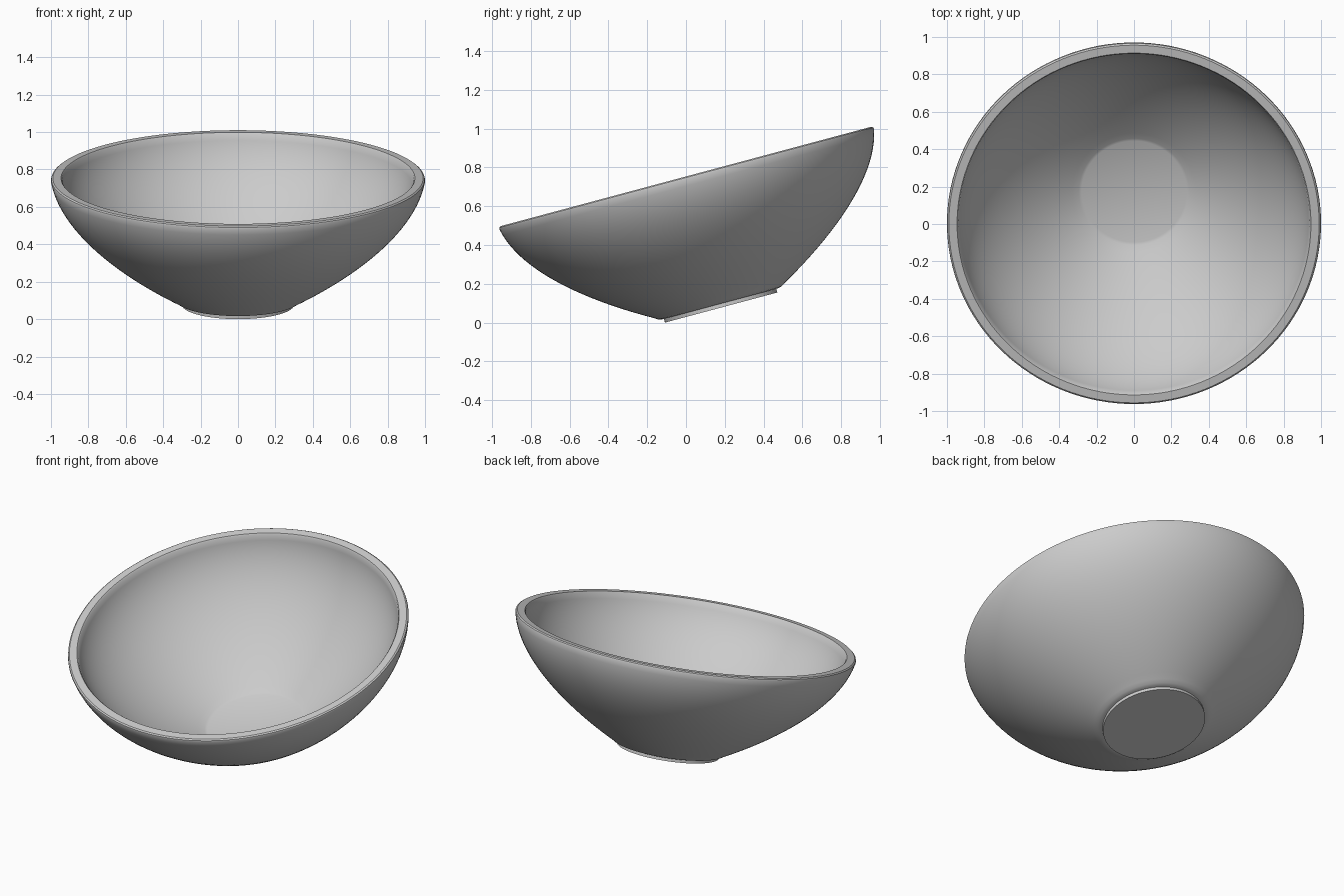
import bpy, bmesh, math
from mathutils import Vector, Matrix
from mathutils.geometry import interpolate_bezier

TILT = math.radians(15)
FOOT_R = 0.3
HEIGHT = 0.7
SEGMENTS = 128

cube = bpy.data.objects.get("Cube")
if cube:
    bpy.data.objects.remove(cube, do_unlink=True)

# Lean the whole bowl back so it rests on the front edge of its foot
PLACE = Matrix.Translation((0, HEIGHT * math.sin(TILT), FOOT_R * math.sin(TILT))) \
    @ Matrix.Rotation(TILT, 4, 'X')


def curve(points, steps=24):
    """Bezier from four (radius, height) points."""
    pts = [Vector((r, 0, h)) for r, h in points]
    return [(p.x, p.z) for p in interpolate_bezier(*pts, steps)]


def lathe(name, profile, sharp_angle=35):
    """Spin a (radius, height) profile around the tilted axis."""
    bm = bmesh.new()
    verts = [bm.verts.new((r, 0, h)) for r, h in profile]
    edges = [bm.edges.new(pair) for pair in zip(verts, verts[1:])]
    bmesh.ops.spin(bm, geom=verts + edges, cent=(0, 0, 0), axis=(0, 0, 1),
                   angle=math.tau, steps=SEGMENTS)
    bmesh.ops.remove_doubles(bm, verts=bm.verts, dist=1e-5)
    bmesh.ops.recalc_face_normals(bm, faces=bm.faces)
    bm.transform(PLACE)
    mesh = bpy.data.meshes.new(name)
    bm.to_mesh(mesh)
    bm.free()
    obj = bpy.data.objects.new(name, mesh)
    bpy.context.collection.objects.link(obj)
    bpy.ops.object.select_all(action='DESELECT')
    obj.select_set(True)
    bpy.context.view_layer.objects.active = obj
    bpy.ops.object.shade_smooth_by_angle(angle=math.radians(sharp_angle))
    return obj


# Bowl: underside, outer wall, softened rim, inner wall, flat floor
underside = [(0, 0.02), (0.31, 0.02), (0.33, 0.025)]
outer_wall = curve([(0.35, 0.038), (0.62, 0.19), (0.95, 0.43), (1.0, 0.685)])
rim = [(0.998, 0.694), (0.99, HEIGHT), (0.946, HEIGHT)]
inner_wall = curve([(0.94, 0.693), (0.89, 0.43), (0.56, 0.18), (0.295, 0.036)])
floor = [(0.28, 0.03), (0, 0.03)]
lathe("bowl", underside + outer_wall + rim + inner_wall + floor)

# Foot: low disc beneath the bowl
lathe("foot", [(0, 0), (FOOT_R, 0), (FOOT_R, 0.022), (0, 0.022)])
